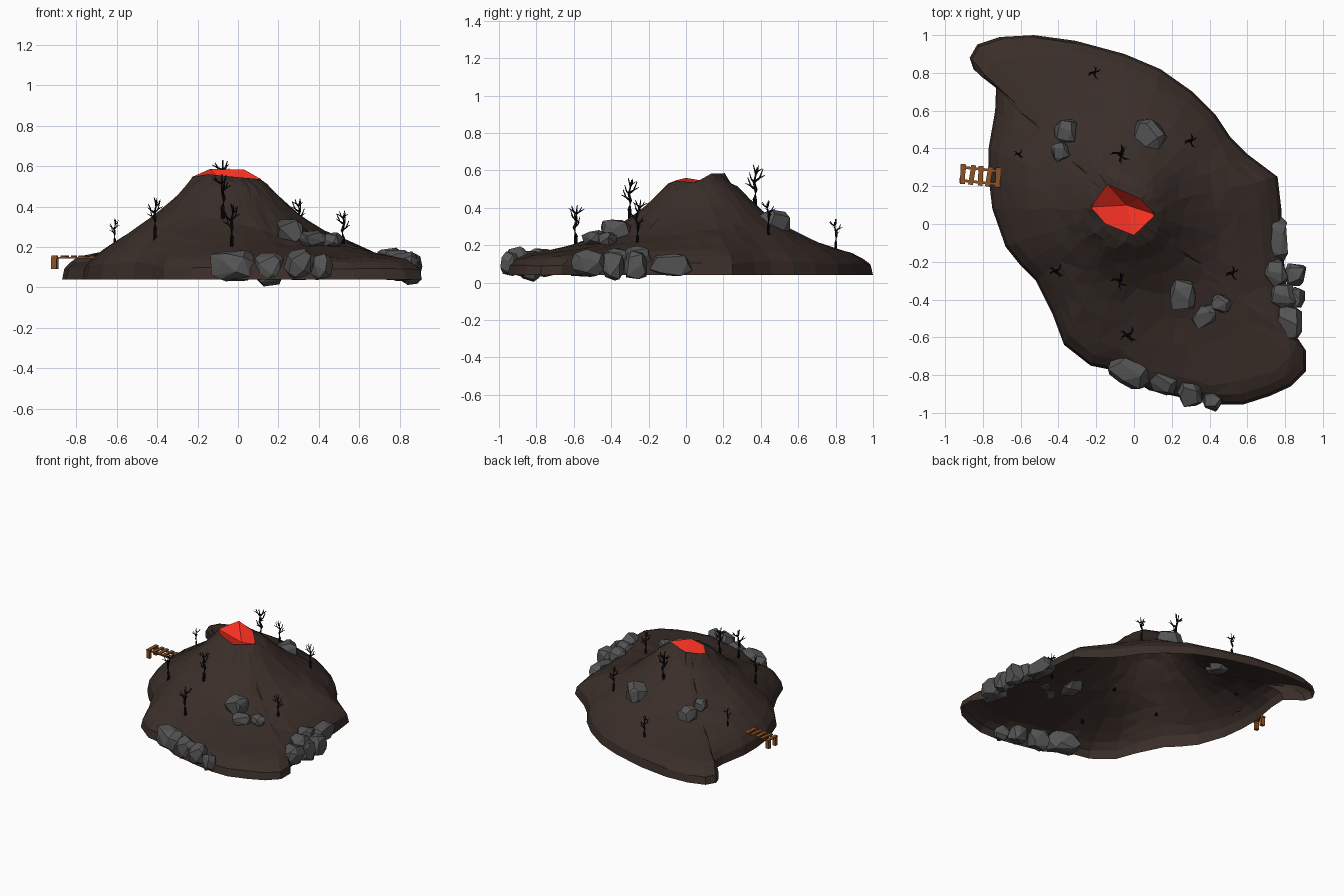
import bpy, bmesh, math, random
from mathutils import Vector, Matrix

if "Cube" in bpy.data.objects:
    bpy.data.objects.remove(bpy.data.objects["Cube"])

random.seed(7)


def mat(name, col):
    m = bpy.data.materials.new(name)
    m.diffuse_color = (*col, 1)
    m.use_nodes = True
    m.node_tree.nodes["Principled BSDF"].inputs["Base Color"].default_value = m.diffuse_color
    return m


EARTH = mat("earth", (0.042, 0.027, 0.022))
LAVA = mat("lava", (0.9, 0.03, 0.015))
STONE = mat("stone", (0.09, 0.09, 0.09))
BARK = mat("bark", (0.006, 0.005, 0.005))
WOOD = mat("wood", (0.27, 0.085, 0.018))


def finish(bm, name, material):
    me = bpy.data.meshes.new(name)
    bm.to_mesh(me)
    bm.free()
    me.materials.append(material)
    ob = bpy.data.objects.new(name, me)
    bpy.context.collection.objects.link(ob)
    return ob


def lookup(table, x):
    for (a, va), (b, vb) in zip(table, table[1:]):
        if x <= b:
            return va + (vb - va) * max(0, (x - a) / (b - a))
    return table[-1][1]


# Shore outline (counter-clockwise), crater rim and height profiles
SHORE = [(.78, .08), (.76, .25), (.60, .37), (.51, .46), (.43, .58), (.31, .70), (.14, .82),
         (-.05, .90), (-.31, .97), (-.53, 1.0), (-.71, .99), (-.83, .95), (-.87, .88),
         (-.85, .82), (-.73, .73), (-.735, .6), (-.77, .40), (-.77, .25), (-.75, .08),
         (-.68, -.12), (-.60, -.22), (-.52, -.30), (-.43, -.48), (-.37, -.64), (-.23, -.75),
         (-.08, -.78), (.08, -.88), (.30, -.93), (.45, -.955), (.58, -.955), (.72, -.91),
         (.83, -.86), (.91, -.78), (.91, -.67), (.85, -.58), (.81, -.38), (.79, -.15)]
RIM = [(.115, .05, .535), (.03, .135, .583), (-.14, .21, .585), (-.23, .09, .545),
       (-.15, .0, .56), (0, -.06, .545)]
CONE = [(.12, .56), (.2, .51), (.25, .455), (.33, .38), (.42, .315), (.5, .27), (.65, .215),
        (.8, .185), (1.0, .17), (1.3, .155)]
EDGE = [(0, 0), (.015, .42), (.06, .68), (.12, .85), (.22, 1)]
C = Vector((-.05, .08))


def angle(p):
    return math.atan2(p[1] - C.y, p[0] - C.x) % math.tau


def rim_point(a):
    for i, p in enumerate(RIM):
        q = RIM[(i + 1) % len(RIM)]
        span = (angle(q) - angle(p)) % math.tau
        f = ((a - angle(p)) % math.tau) / span
        if f <= 1:
            return Vector(p).lerp(Vector(q), f)


# Volcano island: open shell of rings from crater rim to shore
bm = bmesh.new()
spokes, last = [], None
for p in SHORE:
    a = angle(p)
    if last is not None and a < last + .05:
        a = last + .05
    last = a
    inner, outer = rim_point(a), Vector(p)
    L = (outer - inner.xy).length
    dists = [L * (1 - t) for t in (.07, .14, .24, .36, .5, .65)] + [.12, .06, .015, 0]
    col = [bm.verts.new(inner)]
    for k, d in enumerate(dists):
        q = inner.xy.lerp(outer, 1 - d / L)
        if 0 < k < 7:
            q += Vector((random.uniform(-.012, .012), random.uniform(-.012, .012)))
        h = lookup(CONE, (q - C).length)
        z = .04 + (h - .04) * lookup(EDGE, d)
        if d > 0:
            z += random.uniform(-.005, .005)
        col.append(bm.verts.new((q.x, q.y, z)))
    spokes.append(col)
for i, a in enumerate(spokes):
    b = spokes[(i + 1) % len(spokes)]
    for k in range(len(a) - 1):
        bm.faces.new((a[k], a[k + 1], b[k + 1], b[k]))
bmesh.ops.triangulate(bm, faces=bm.faces[:])
for f in bm.faces:
    f.normal_update()
    if f.normal.z < 0:
        f.normal_flip()
finish(bm, "volcano_island", EARTH)

# Lava lining of the crater
bm = bmesh.new()
ring = [bm.verts.new(p) for p in RIM]
mid = bm.verts.new((-.04, .1, .49))
for i in range(len(ring)):
    bm.faces.new((ring[i], ring[(i + 1) % len(ring)], mid))
finish(bm, "crater_lava", LAVA)


# Faceted boulders: convex hull of random points on a boxy ellipsoid
def rock(name, center, size, turn=0):
    bm = bmesh.new()
    for i in range(18):
        z = 1 - 2 * (i + .5) / 18
        a = i * 2.4 + random.uniform(-.4, .4)
        r = math.sqrt(1 - z * z)
        v = Vector((r * math.cos(a), r * math.sin(a), z))
        v = Vector([math.copysign(abs(c) ** .65, c) for c in v]) * random.uniform(.86, 1.02)
        bm.verts.new([max(-1, min(1, c)) * s / 2 for c, s in zip(v, size)])
    res = bmesh.ops.convex_hull(bm, input=bm.verts[:])
    bmesh.ops.delete(bm, geom=[g for g in res["geom_interior"] if isinstance(g, bmesh.types.BMVert)],
                     context='VERTS')
    bmesh.ops.dissolve_limit(bm, angle_limit=.3, verts=bm.verts[:], edges=bm.edges[:])
    bmesh.ops.transform(bm, matrix=Matrix.Translation(center) @ Matrix.Rotation(math.radians(turn), 4, 'Z'),
                        verts=bm.verts[:])
    finish(bm, name, STONE)


ROCKS = {
    "front_shore_rock": [((-.02, -.79, .105), (.26, .15, .18), -25), ((.16, -.84, .09), (.17, .13, .18), -20),
                         ((.30, -.90, .11), (.14, .14, .17), 10), ((.41, -.94, .10), (.12, .10, .14), -30)],
    "right_shore_rock": [((.765, -.08, .095), (.12, .24, .14), 0), ((.75, -.26, .14), (.13, .15, .12), 20),
                         ((.85, -.27, .09), (.12, .14, .17), -15), ((.79, -.38, .13), (.15, .14, .13), 10),
                         ((.86, -.39, .09), (.10, .13, .17), 0), ((.82, -.53, .10), (.17, .22, .16), 5)],
    "slope_rock": [((.26, -.38, .275), (.15, .18, .14), 0), ((.37, -.49, .24), (.15, .12, .09), 30),
                   ((.46, -.42, .235), (.12, .10, .08), -20), ((-.36, .49, .28), (.13, .14, .12), 0),
                   ((-.39, .385, .32), (.10, .11, .09), 15), ((.08, .47, .315), (.19, .17, .16), -35)],
}
for kind, items in ROCKS.items():
    for n, (c, s, t) in enumerate(items, 1):
        rock(f"{kind}_{n}", c, s, t)


# Dead trees: tapered tubes for trunk, limbs and twigs
def tube(bm, pts, r0, r1, n=5):
    rings = []
    for i, p in enumerate(pts):
        d = pts[min(i + 1, len(pts) - 1)] - pts[max(i - 1, 0)]
        rot = d.to_track_quat('Z', 'Y')
        r = r0 + (r1 - r0) * i / (len(pts) - 1)
        rings.append([bm.verts.new(p + rot @ Vector((r * math.cos(math.tau * k / n),
                                                     r * math.sin(math.tau * k / n), 0))) for k in range(n)])
    for a, b in zip(rings, rings[1:]):
        for k in range(n):
            bm.faces.new((a[k], a[(k + 1) % n], b[(k + 1) % n], b[k]))
    bm.faces.new(rings[-1])
    bm.faces.new(rings[0][::-1])


def tree(name, x, y, z, h, turn):
    bm = bmesh.new()
    T = [Vector(p) for p in ((0, 0, -.12), (.01, 0, .2), (-.03, .02, .42), (.03, 0, .6), (0, -.03, .78), (.05, 0, 1))]
    tube(bm, T, .062, .012)
    # start on trunk, angle, reach, rise
    for k, ang, reach, rise in ((2, 10, .2, .28), (3, 190, .22, .3), (3, 80, .17, .22), (4, 290, .17, .16),
                                (4, 150, .12, .2)):
        out = Vector((math.cos(math.radians(ang)), math.sin(math.radians(ang)), 0))
        b = [T[k], T[k] + out * reach * .6 + Vector((0, 0, rise * .3)), T[k] + out * reach + Vector((0, 0, rise))]
        tube(bm, b, .032, .01, 4)
        side = Vector((-out.y, out.x, 0))
        tube(bm, [b[1], b[1] + out * .12 + side * .06 + Vector((0, 0, .07))], .018, .006, 4)
    m = Matrix.Translation((x, y, z)) @ Matrix.Rotation(turn, 4, 'Z') @ Matrix.Scale(h, 4)
    bmesh.ops.transform(bm, matrix=m, verts=bm.verts[:])
    finish(bm, name, BARK)


TREES = [(-.21, .80, .18, .16), (-.61, .37, .21, .13), (-.07, .37, .40, .23), (.30, .44, .27, .17),
         (-.41, -.25, .255, .19), (-.075, -.30, .35, .21), (.52, -.26, .21, .17), (-.03, -.59, .205, .21)]
for n, t in enumerate(TREES):
    tree(f"dead_tree_{n + 1}", *t, n * 2.1)

# Jetty: two rails, cross planks and end posts
bm = bmesh.new()


def box(c, s, twist=0):
    m = Matrix.Translation(c) @ Matrix.Rotation(twist, 4, 'Z') @ Matrix.Diagonal((*s, 1))
    bmesh.ops.create_cube(bm, size=1, matrix=m)


for y in (-.035, .035):
    box((0, y, -.006), (.21, .014, .008))
    box((-.095, y, -.033), (.028, .024, .06))
for i, x in enumerate((-.095, -.045, .0, .045, .092)):
    box((x, 0, .001), (.026, .105, .008), (-1) ** i * .06)
ob = finish(bm, "jetty", WOOD)
ob.location = (-.812, .255, .153)
ob.rotation_euler.z = math.radians(-6)
